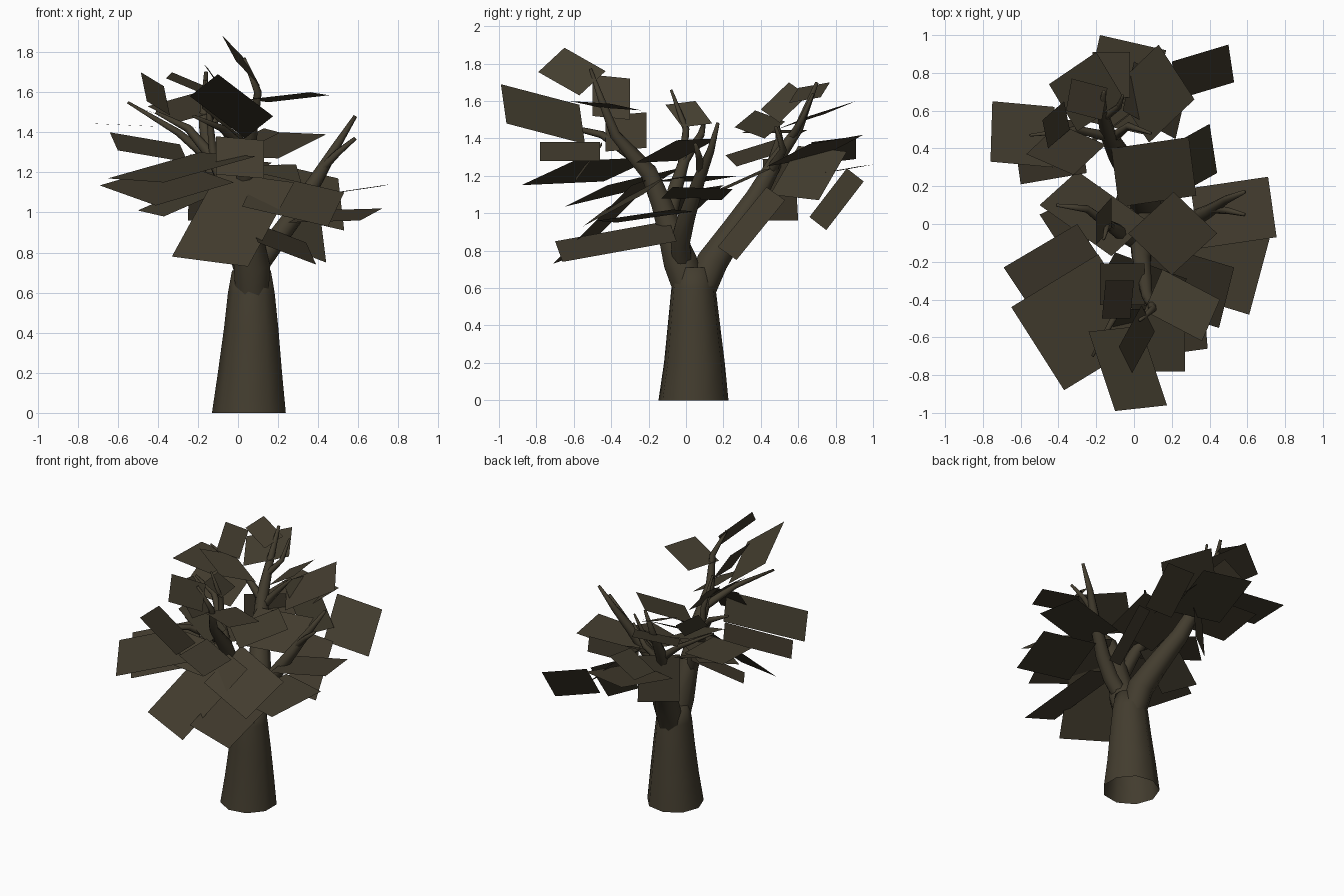
import bpy, bmesh, math
from mathutils import Vector

bark = bpy.data.materials.new("dark_olive_brown")
bark.diffuse_color = (0.056, 0.046, 0.028, 1)


def finish(bm, name, smooth):
    me = bpy.data.meshes.new(name)
    bm.to_mesh(me)
    bm.free()
    me.materials.append(bark)
    for p in me.polygons:
        p.use_smooth = smooth
    ob = bpy.data.objects.new(name, me)
    bpy.context.collection.objects.link(ob)
    return ob


def tube(name, path, sides=8, flat_start=False):
    """Tapered limb; path holds (x, y, z, radius)."""
    bm = bmesh.new()
    pts = [Vector(p[:3]) for p in path]
    rings = []
    for i, p in enumerate(pts):
        d = (pts[min(i + 1, len(pts) - 1)] - pts[max(i - 1, 0)]).normalized()
        if flat_start and i == 0:
            d = Vector((0, 0, 1))
        u = (Vector((1, 0, 0)) - d * d.x).normalized()
        v = d.cross(u)
        ring = []
        for k in range(sides):
            a = 2 * math.pi * (k + 0.5) / sides
            ring.append(bm.verts.new(p + (u * math.cos(a) + v * math.sin(a)) * path[i][3]))
        rings.append(ring)
    for a, b in zip(rings, rings[1:]):
        for k in range(sides):
            n = (k + 1) % sides
            bm.faces.new((a[k], a[n], b[n], b[k]))
    bm.faces.new(rings[-1])
    return finish(bm, name, True)


def leaves(name, cards):
    """Flat four-sided leaf cards, each from three neighbouring corners."""
    bm = bmesh.new()
    for c in cards:
        a, b, d = Vector(c[0:3]), Vector(c[3:6]), Vector(c[6:9])
        f = bm.faces.new([bm.verts.new(p) for p in (a, b, d, a + d - b)])
        f.normal_update()
        if f.normal.z < 0:
            f.normal_flip()
    return finish(bm, name, False)


# Trunk, open at the base
tube("trunk", [(.06, .04, 0, .19), (.065, .045, .2, .165), (.07, .042, .42, .14),
               (.07, .04, .6, .12), (.07, .04, .71, .1)], 9, True)

# Main limbs
tube("back_limb", [(.07, .06, .54, .085), (.06, .14, .74, .09), (0, .25, .9, .075),
                   (-.08, .37, 1.08, .06), (-.14, .48, 1.28, .042),
                   (-.17, .6, 1.45, .028), (-.16, .7, 1.7, .01)])
tube("front_limb", [(.07, .03, .54, .085), (.07, -.03, .74, .098), (.05, -.09, .92, .07),
                    (.04, -.13, 1.05, .06), (.04, -.2, 1.22, .05), (.07, -.38, 1.42, .03),
                    (.1, -.45, 1.6, .02), (.03, -.51, 1.77, .008)])
tube("right_limb", [(.09, -.02, .72, .055), (.18, -.03, .85, .055), (.27, 0, .97, .05),
                    (.4, .07, 1.18, .035), (.49, .13, 1.33, .022), (.585, .17, 1.48, .01)])
tube("left_limb", [(.03, -.1, .92, .045), (-.05, -.06, 1.12, .042), (-.13, -.01, 1.28, .03),
                   (-.25, .08, 1.42, .02), (-.41, .1, 1.5, .008)])

# Twigs
for i, path in enumerate([
    [(.42, .08, 1.22, .025), (.5, .07, 1.3, .018), (.585, .05, 1.37, .01)],
    [(-.13, .46, 1.26, .03), (-.3, .5, 1.4, .02), (-.55, .47, 1.55, .007)],
    [(-.12, .45, 1.22, .032), (-.03, .52, 1.34, .02), (.09, .48, 1.46, .008)],
    [(.05, -.28, 1.3, .03), (-.08, -.45, 1.42, .02), (-.22, -.7, 1.48, .008)],
    [(-.12, -.02, 1.26, .025), (-.14, 0, 1.45, .018), (-.16, -.08, 1.66, .007)],
    [(-.16, .56, 1.4, .022), (-.08, .62, 1.5, .016), (-.06, .68, 1.64, .007)],
]):
    tube("twig_%d" % (i + 1), path, 6)

# Leaf cards, one group per limb
leaves("back_leaves", [
    (-.18, 1.0, 1.26, .17, .92, 1.25, .07, .47, 1.17),
    (.2, .86, 1.24, .5, .95, 1.17, .53, .75, .91),
    (.13, .95, 1.42, .32, .66, 1.37, .08, .43, 1.25),
    (-.2, .91, 1.6, -.45, .74, 1.53, -.3, .49, 1.45),
    (-.485, .55, 1.7, -.37, .65, 1.63, -.34, .5, 1.485),
    (-.33, .77, 1.7, -.14, .72, 1.62, -.17, .55, 1.59),
    (-.75, .65, 1.445, -.42, .62, 1.43, -.43, .3, 1.43),
    (-.64, .5, 1.4, -.6, .21, 1.31, -.25, .27, 1.25),
    (-.57, .37, 1.55, -.4, .53, 1.49, -.15, .42, 1.4),
    (.22, .45, 1.1, -.06, .6, 1.36, 0, .86, 1.33),
    (-.22, .91, 1.29, -.02, .91, 1.41, -.02, .67, 1.38),
    (-.24, .41, 1.29, -.02, .58, 1.29, -.03, .6, .96),
])
leaves("front_leaves", [
    (.15, -.24, 1.55, .455, -.4, 1.585, .36, -.62, 1.6),
    (.07, -.78, 1.38, .27, -.78, 1.28, .27, -.46, 1.28),
    (-.1, -.99, 1.69, .175, -.96, 1.48, .035, -.54, 1.37),
    (-.08, -.65, 1.885, .04, -.43, 1.76, .11, -.57, 1.63),
    (-.18, -.21, 1.54, .055, -.21, 1.35, .055, -.43, 1.33),
    (-.17, -.5, 1.74, -.15, -.3, 1.72, 0, -.3, 1.5),
    (-.33, -.57, .78, -.1, -.15, 1.2, .28, -.29, 1.15),
    (.39, -.66, .74, .1, -.7, .85, .05, -.09, .96),
    (-.11, -.45, 1.38, .13, -.45, 1.36, .13, -.59, 1.17),
])
leaves("left_leaves", [
    (-.65, -.44, 1.17, -.19, -.16, 1.3, .09, -.6, 1.28),
    (-.69, -.23, 1.135, -.3, 0, 1.25, -.02, -.42, 1.15),
    (-.5, .05, 1.01, -.37, -.15, .98, -.05, 0, 1.12),
    (-.5, .1, 1.17, -.3, .28, 1.2, .08, .01, 1.2),
    (-.2, -.11, 1.58, -.2, .05, 1.6, -.12, .14, 1.48),
])
leaves("right_leaves", [
    (-.12, .4, 1.23, .29, .46, 1.24, .33, .15, 1.1),
    (.3, .19, 1.07, .71, .25, 1.13, .755, -.07, 1.14),
    (.72, -.07, 1.02, .61, -.48, .96, .25, -.37, .95),
    (.21, .17, 1.4, .44, -.05, 1.39, .2, -.27, 1.27),
    (.1, -.1, 1.2, .53, -.23, 1.1, .45, -.55, .93),
    (.26, .17, .82, .44, .27, .75, .4, .53, 1.07),
])
